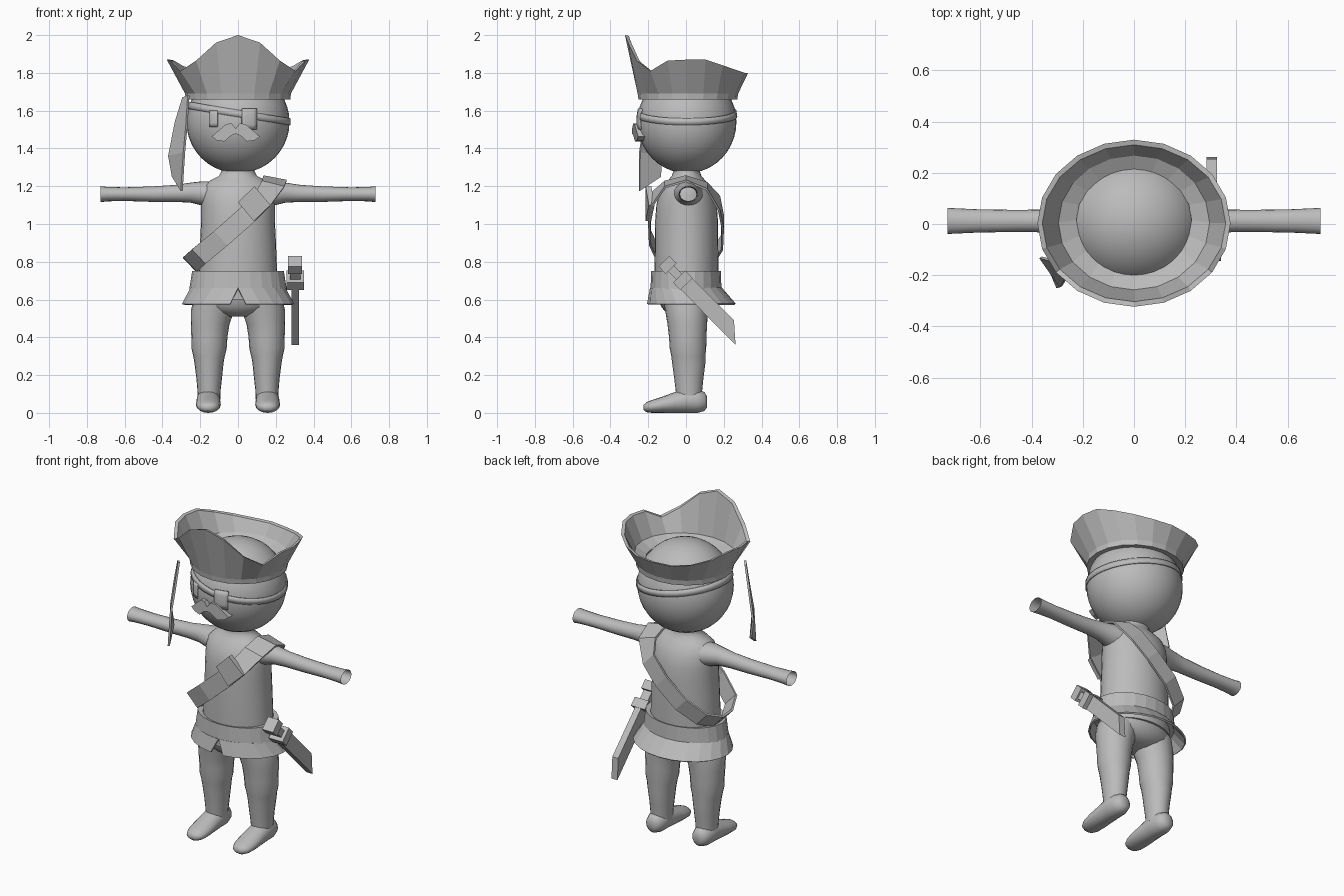
import bpy, bmesh, math
from mathutils import Vector

if "Cube" in bpy.data.objects:
    bpy.data.objects.remove(bpy.data.objects["Cube"])

clay = bpy.data.materials.new("grey clay")
clay.diffuse_color = (0.5, 0.5, 0.5, 1)
clay.use_nodes = True
clay.node_tree.nodes["Principled BSDF"].inputs["Base Color"].default_value = clay.diffuse_color


def finish(name, bm, smooth=False, thick=0):
    bmesh.ops.recalc_face_normals(bm, faces=bm.faces)
    me = bpy.data.meshes.new(name)
    bm.to_mesh(me)
    bm.free()
    me.materials.append(clay)
    ob = bpy.data.objects.new(name, me)
    bpy.context.collection.objects.link(ob)
    if thick:
        m = ob.modifiers.new("thickness", 'SOLIDIFY')
        m.thickness, m.offset = thick, 0
    if smooth:
        bpy.context.view_layer.objects.active = ob
        ob.select_set(True)
        bpy.ops.object.shade_smooth_by_angle(angle=math.radians(50))
        ob.select_set(False)
    return ob


def loft(name, rings, smooth=True, caps=True, closed=True, wrap=False, thick=0):
    """Skin a list of point rings with quads."""
    bm = bmesh.new()
    vs = [[bm.verts.new(p) for p in r] for r in rings]
    n = len(vs[0])
    pairs = list(zip(vs, vs[1:])) + ([(vs[-1], vs[0])] if wrap else [])
    for a, b in pairs:
        for i in range(n if closed else n - 1):
            j = (i + 1) % n
            bm.faces.new((a[i], a[j], b[j], b[i]))
    if caps:
        bm.faces.new(vs[0])
        bm.faces.new(vs[-1])
    return finish(name, bm, smooth, thick)


def oval(c, rx, ry, n=24, axis='z'):
    """Ellipse of points across the given axis, starting at the front."""
    out = []
    for i in range(n):
        t = 2 * math.pi * i / n
        u, v = rx * math.sin(t), -ry * math.cos(t)
        out.append(Vector(c) + Vector({'z': (u, v, 0), 'x': (0, u, v), 'y': (u, 0, v)}[axis]))
    return out


def prism(name, pts, lo, hi, place):
    """Extrude a flat outline; place(a, b, depth) gives the 3D point."""
    return loft(name, [[place(a, b, d) for a, b in pts] for d in (lo, hi)], smooth=False)


# Torso and neck
torso = [(.60, .215, .165), (.75, .207, .17), (.9, .201, .167), (1.02, .195, .166), (1.1, .195, .16),
         (1.16, .193, .145), (1.205, .18, .12), (1.235, .14, .095), (1.255, .10, .078),
         (1.28, .088, .07), (1.33, .10, .08)]
loft("torso", [oval((0, .003, z), rx, ry, 32) for z, rx, ry in torso])

# Hips
hips = [(.66, .215, .16), (.6, .225, .15), (.56, .215, .135), (.53, .15, .11), (.51, .07, .07)]
loft("hips", [oval((0, .005, z), rx, ry) for z, rx, ry in hips])

# Limbs, one of each per side
arm = [(.1, 1.15, .09, .075), (.19, 1.162, .07, .064), (.25, 1.166, .054, .053), (.33, 1.162, .045, .045),
       (.45, 1.158, .043, .041), (.6, 1.158, .045, .036), (.69, 1.158, .049, .038), (.727, 1.158, .051, .042)]
leg = [(.6, -.235, -.01, -.12, .12), (.54, -.25, -.02, -.11, .115), (.47, -.25, -.045, -.098, .112),
       (.40, -.247, -.056, -.09, .108), (.34, -.246, -.06, -.086, .107), (.30, -.237, -.07, -.078, .102),
       (.26, -.23, -.077, -.073, .102), (.18, -.22, -.085, -.062, .092), (.12, -.215, -.092, -.055, .086),
       (.07, -.212, -.094, -.05, .082)]
foot = [(.112, .025, .03, .085), (.098, .046, .01, .11), (.06, .06, 0, .125), (0, .063, 0, .13),
        (-.06, .064, 0, .11), (-.12, .066, 0, .088), (-.18, .06, 0, .068), (-.21, .045, .004, .056),
        (-.225, .02, .015, .042)]
for s, side in ((-1, "right"), (1, "left")):
    loft(side + "_arm", [oval((s * x, .012, z), ry, rz, 20, 'x') for x, z, ry, rz in arm], caps=False)
    loft(side + "_leg", [oval((-s * (a + b) / 2, (c + d) / 2, z), (b - a) / 2, (d - c) / 2, 20)
                         for z, a, b, c, d in leg])
    loft(side + "_foot", [oval((s * .157, y, (a + b) / 2), w, (b - a) / 2, 16, 'y') for y, w, a, b in foot])

# Head
HC, HR = Vector((0, .005, 1.54)), Vector((.273, .262, .271))
bm = bmesh.new()
bmesh.ops.create_uvsphere(bm, u_segments=32, v_segments=20, radius=1)
for v in bm.verts:
    v.co = HC + v.co * HR
finish("head", bm, True)


# Eye and eye patch, curved to the face
def face_plate(name, x0, x1, z0, z1, lift):
    grid = []
    for k in range(5):
        z = z0 + (z1 - z0) * k / 4
        row = []
        for i in range(5):
            x = x0 + (x1 - x0) * i / 4
            q = 1 - (x / HR.x) ** 2 - ((z - HC.z) / HR.z) ** 2
            row.append((x, HC.y - HR.y * math.sqrt(q) - lift, z))
        grid.append(row)
    loft(name, grid, caps=False, closed=False, thick=.008)


face_plate("eye", -.15, -.108, 1.515, 1.6, .004)
face_plate("eye_patch", .02, .10, 1.5, 1.61, .003)

# Patch strap: tilted band round the head
strap = []
for dz in (-.018, .018):
    ring = []
    for p in oval((0, 0, 0), 1, 1, 32):
        z = 1.585 - .16 * p.x * HR.x + dz
        k = math.sqrt(1 - ((z - HC.z) / HR.z) ** 2) + .012
        ring.append((p.x * HR.x * k, HC.y + p.y * HR.y * k, z))
    strap.append(ring)
loft("patch_strap", strap, caps=False, thick=.006)

# Moustache
half = [(.0, 1.505), (.02, 1.532), (.05, 1.53), (.085, 1.5), (.128, 1.462), (.10, 1.443), (.06, 1.437), (.025, 1.468)]
outline = half + [(-x, z) for x, z in reversed(half[1:])]
outline.insert(len(half), (0, 1.478))
prism("moustache", outline, -.285, -.225, lambda x, z, d: (x - .012, d + abs(x) * .25, z))

# Hat: hollow brim whose rim rises to a peak in front
rim = [2.0, 1.96, 1.865, 1.81, 1.865, 1.87, 1.87, 1.84, 1.815, 1.80, 1.80]
rim = rim + rim[-2:0:-1]


def rim_ring(rx, ry, drop=0):
    return [Vector((p.x, p.y, z - drop)) for p, z in zip(oval((0, .003, 0), rx, ry, 20), rim)]


loft("hat", [oval((0, .012, 1.665), .235, .215, 20), oval((0, .01, 1.66), .278, .262, 20),
             oval((0, .01, 1.69), .28, .266, 20), rim_ring(.377, .326), rim_ring(.358, .306, .004),
             oval((0, .005, 1.73), .295, .262, 20), oval((0, .015, 1.70), .225, .195, 20)],
     smooth=False, caps=False, wrap=True)

# Hanging tail of the headscarf
loft("scarf_tail", [[(-.262, -.2, 1.68), (-.29, -.165, 1.67)], [(-.272, -.225, 1.52), (-.33, -.14, 1.54)],
                    [(-.285, -.245, 1.38), (-.365, -.13, 1.36)], [(-.298, -.247, 1.175), (-.345, -.135, 1.25)]],
     smooth=False, caps=False, closed=False, thick=.012)

# Belt and flared tunic skirt with a front slit
loft("belt", [oval((0, 0, z), rx, ry, 24) for z, rx, ry in
              ((.745, .208, .168), (.75, .243, .184), (.655, .258, .188), (.65, .215, .165))],
     smooth=False, caps=False)
skirt = []
for z, rx, ry, cy, gap in ((.66, .25, .186, 0, 0), (.575, .293, .232, .028, .14)):
    row = []
    for i in range(23):
        t = gap + (2 * math.pi - 2 * gap) * i / 22
        row.append((rx * math.sin(t), cy - ry * math.cos(t), z))
    skirt.append(row)
loft("tunic_skirt", skirt, smooth=False, caps=False, closed=False, thick=.01)

# Chest sash: band from one shoulder to the opposite hip, front and back
path = [(-.25, -.04, .79), (-.205, -.145, .83), (-.09, -.19, .925), (.04, -.195, 1.04), (.13, -.18, 1.13),
        (.185, -.11, 1.21), (.195, 0, 1.24), (.185, .11, 1.2), (.13, .175, 1.11), (.03, .195, 1.01),
        (-.1, .19, .9), (-.205, .14, .82), (-.25, .05, .785)]
sash = []
for x, y, z in path:
    w = max(0, min(1, (z - 1.12) / .1))
    off = Vector((-.036, 0, .038)).lerp(Vector((-.062, 0, .012)), w)
    sash.append([Vector((x, y, z)) + off, Vector((x, y, z)) - off])
loft("sash", sash, smooth=False, caps=False, closed=False, wrap=False, thick=.012)
loft("sash_side", [sash[-1], sash[0]], smooth=False, caps=False, closed=False, thick=.012)

# Sash buckle
prism("sash_buckle", [(.0, 1.115), (.087, 1.2), (.172, 1.1), (.083, 1.015)], -.215, -.185,
      lambda x, z, d: (x, d + max(0, x - .08) * .2, z))


# Sword at the hip: a runs down the blade, b across it
def hip(a, b, d):
    return (.303 + d, -.015 + .703 * a + .711 * b, .70 - .711 * a + .703 * b)


def sword_block(name, a0, a1, b, w):
    prism(name, [(a0, -b), (a1, -b), (a1, b), (a0, b)], -w, w, hip)


prism("sword_blade", [(.0, -.042), (.437, -.042), (.338, .044), (.0, .042)], -.02, .02, hip)
sword_block("sword_guard", -.03, .025, .045, .047)
sword_block("sword_grip", -.1, -.03, .022, .027)
sword_block("sword_pommel", -.145, -.09, .04, .037)
